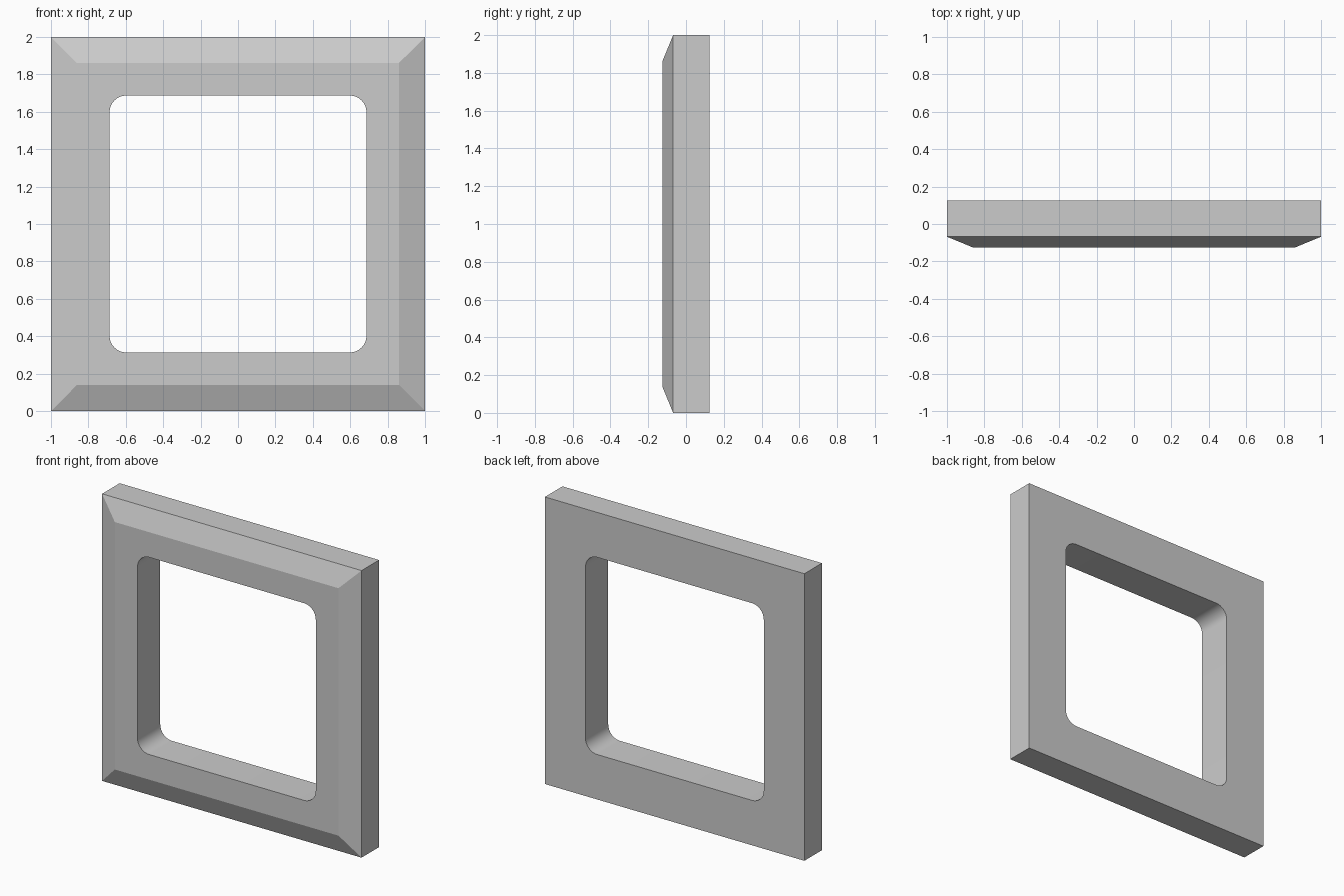
import bpy, bmesh, math

if "Cube" in bpy.data.objects:
    bpy.data.objects.remove(bpy.data.objects["Cube"])

STEPS = 8           # segments per rounded hole corner
PER = STEPS + 1
bm = bmesh.new()


def square(half, y):
    """Four-corner loop; each corner repeats so it pairs with the rounded loops."""
    c = [bm.verts.new((sx * half, y, 1 + sz * half))
         for sx, sz in ((1, 1), (-1, 1), (-1, -1), (1, -1))]
    return [c[i // PER] for i in range(4 * PER)]


def rounded(half, r, y):
    """Rounded-square loop."""
    loop = []
    for k, (sx, sz) in enumerate(((1, 1), (-1, 1), (-1, -1), (1, -1))):
        for j in range(PER):
            a = math.pi / 2 * (k + j / STEPS)
            loop.append(bm.verts.new((sx * (half - r) + r * math.cos(a), y,
                                      1 + sz * (half - r) + r * math.sin(a))))
    return loop


# Cross-section loops: back edge, bevel start, bevel end, hole front, hole back
loops = [square(1, 0.125), square(1, -0.068), square(0.862, -0.125),
         rounded(0.687, 0.09, -0.125), rounded(0.687, 0.09, 0.125)]

# Bridge the loops into a closed ring, skipping collapsed corners
for a, b in zip(loops, loops[1:] + loops[:1]):
    for i in range(4 * PER):
        j = (i + 1) % (4 * PER)
        vs = list(dict.fromkeys((a[i], a[j], b[j], b[i])))
        if len(vs) > 2:
            bm.faces.new(vs)

bmesh.ops.recalc_face_normals(bm, faces=bm.faces[:])
mesh = bpy.data.meshes.new("square_frame")
bm.to_mesh(mesh)
bm.free()
frame = bpy.data.objects.new("square_frame", mesh)
bpy.context.collection.objects.link(frame)

# Smooth only the rounded hole corners
bpy.context.view_layer.objects.active = frame
frame.select_set(True)
bpy.ops.object.shade_smooth_by_angle(angle=math.radians(15))
